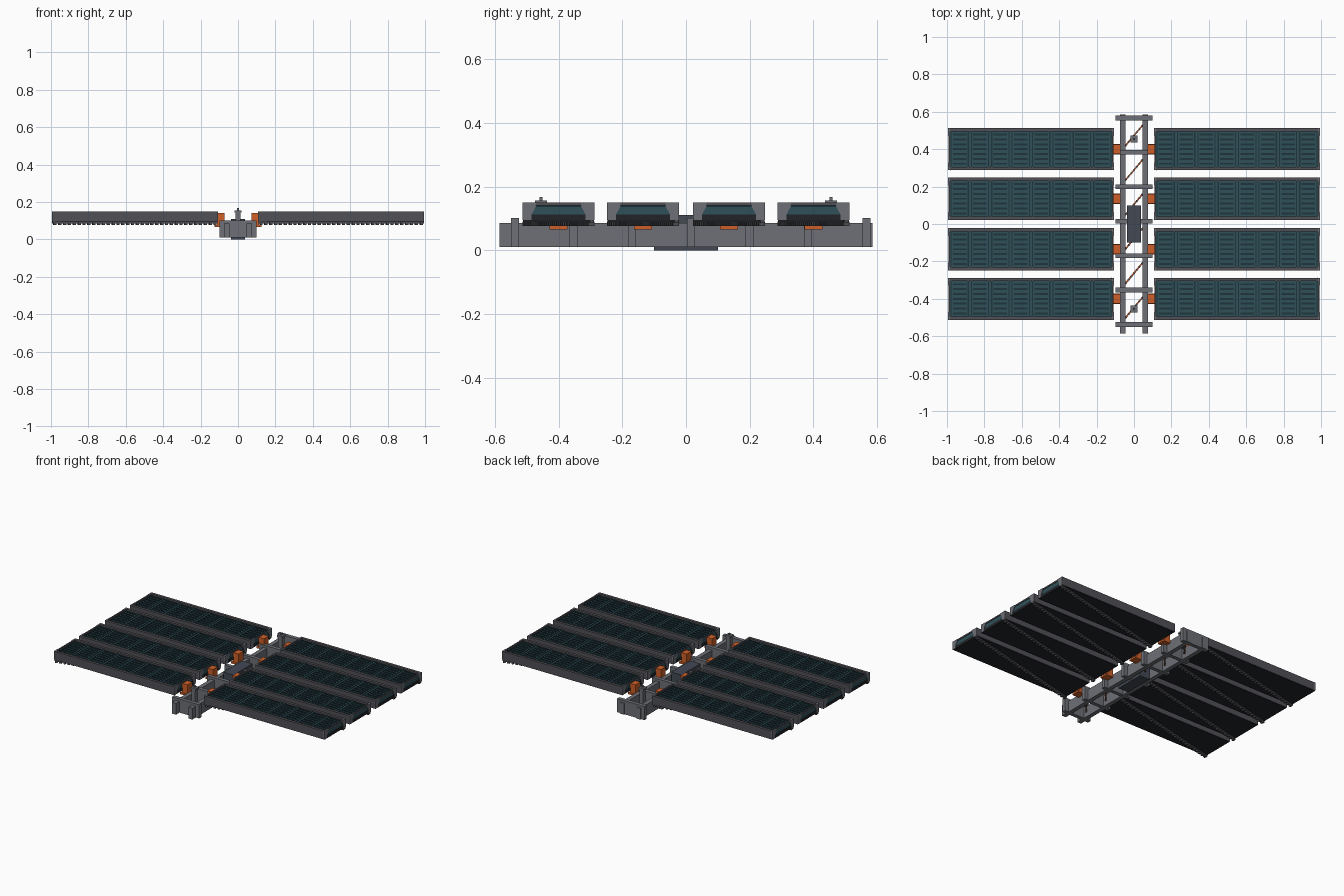
import bpy, bmesh, math
from mathutils import Matrix, Vector

if "Cube" in bpy.data.objects:
    bpy.data.objects.remove(bpy.data.objects["Cube"], do_unlink=True)


def material(name, rgb):
    """Flat colour given as 0-255 screen values, stored as linear."""
    col = [(c / 255 / 12.92) if c < 11 else ((c / 255 + 0.055) / 1.055) ** 2.4 for c in rgb] + [1]
    m = bpy.data.materials.new(name)
    m.use_nodes = True
    m.diffuse_color = col
    m.node_tree.nodes["Principled BSDF"].inputs["Base Color"].default_value = col
    return m


GREY = material("spine grey", (110, 112, 118))
FRAME = material("frame dark grey", (80, 80, 86))
TEAL = material("cell teal", (48, 80, 90))
SLAT = material("slat dark teal", (30, 52, 60))
BLACK = material("backing black", (34, 36, 40))
ORANGE = material("bracket orange", (205, 95, 40))
POD = material("pod slate", (66, 72, 84))


class Part:
    """Collects boxes and prisms into one mesh object."""

    def __init__(self):
        self.bm = bmesh.new()

    def box(self, x, y, z, turn=None):
        """Box from (low, high) ranges, optionally placed by a matrix."""
        lo, hi = zip(x, y, z)
        size = [b - a for a, b in zip(lo, hi)]
        mid = [(a + b) / 2 for a, b in zip(lo, hi)]
        mat = Matrix.Translation(mid) @ Matrix.Diagonal(size + [1])
        bmesh.ops.create_cube(self.bm, size=1, matrix=turn @ mat if turn else mat)

    def prism(self, profile, x0, x1):
        """Extrude a (y, z) outline along x."""
        face = self.bm.faces.new([self.bm.verts.new((x0, y, z)) for y, z in profile])
        out = bmesh.ops.extrude_face_region(self.bm, geom=[face])
        verts = [v for v in out["geom"] if isinstance(v, bmesh.types.BMVert)]
        bmesh.ops.translate(self.bm, verts=verts, vec=(x1 - x0, 0, 0))
        bmesh.ops.recalc_face_normals(self.bm, faces=self.bm.faces)

    def mesh(self, name, mat):
        me = bpy.data.meshes.new(name)
        self.bm.to_mesh(me)
        self.bm.free()
        me.materials.append(mat)
        return me

    def place(self, name, mat, spots=((0, 0, 0),)):
        me = self.mesh(name, mat)
        for i, spot in enumerate(spots):
            ob = bpy.data.objects.new(name if len(spots) == 1 else f"{name}_{i + 1}", me)
            ob.location = spot
            bpy.context.collection.objects.link(ob)


ROWS = (-0.4, -0.135, 0.135, 0.4)
SPOTS = [(s * 0.551, y, 0) for s in (-1, 1) for y in ROWS]
HL, HW = 0.441, 0.1125          # half length and half width of a panel
signs = (-1, 1)

# panel frame: long side rails and thin end rims
p = Part()
for s in signs:
    p.box((-HL, HL), sorted((s * HW, s * (HW - 0.018))), (0.095, 0.15))
    p.box(sorted((s * HL, s * (HL - 0.008))), (-HW, HW), (0.14, 0.15))
p.place("panel_frame", FRAME, SPOTS)

# sloped corner gussets on the panel ends
p = Part()
for s in signs:
    for t in signs:
        outline = [(t * HW, 0.095), (t * HW, 0.1505), (t * 0.07, 0.1505), (t * 0.07, 0.14), (t * 0.085, 0.112), (t * 0.085, 0.095)]
        p.prism(outline, s * (HL + 0.002), s * (HL - 0.008))
p.place("panel_gusset", GREY, SPOTS)

# panel core and its backing
p = Part()
p.box((-HL + 0.002, HL - 0.002), (-0.096, 0.096), (0.11, 0.139))
p.place("panel_core", TEAL, SPOTS)
p = Part()
p.box((-HL, HL), (-HW + 0.003, HW - 0.003), (0.093, 0.112))
p.place("panel_backing", BLACK, SPOTS)

# eight cells of raised slats with paired dividers
p = Part()
PITCH = 0.109
for c in range(8):
    cx = (c - 3.5) * PITCH
    for k in range(7):
        cy = (k - 3) * 0.026
        p.box((cx - 0.036, cx + 0.036), (cy - 0.005, cy + 0.005), (0.137, 0.144))
    for s in signs:
        e = cx + s * 0.046
        p.box((e - 0.003, e + 0.003), (-0.095, 0.095), (0.137, 0.142))
p.place("cell_slats", SLAT, SPOTS)

# toothed diagonal stay under each panel
p = Part()
reach = math.hypot(HL, 0.105)
turn = Matrix.Rotation(math.atan2(0.105, HL), 4, "Z")
p.box((-reach, reach), (-0.007, 0.007), (0.085, 0.096), turn)
for i in range(34):
    x = -reach + (i + 0.5) * 2 * reach / 34
    p.box((x - 0.007, x + 0.007), (-0.01, 0.01), (0.077, 0.09), turn)
p.place("diagonal_stay", FRAME, SPOTS)

# spine: two long rails and seven cross beams
p = Part()
for s in signs:
    p.box((s * 0.06 - 0.014, s * 0.06 + 0.014), (-0.585, 0.585), (0.01, 0.085))
p.place("spine_rails", GREY)
BEAMS = [-0.537 + i * 0.184 for i in range(7)]
p = Part()
p.box((-0.1, 0.1), (-0.0125, 0.0125), (0.011, 0.101))
p.place("cross_beam", GREY, [(0, y, 0) for y in BEAMS])

# hinge blocks with a foot plate below each panel root
p = Part()
for s in signs:
    for y in ROWS:
        p.box(sorted((s * 0.072, s * 0.112)), (y - 0.025, y + 0.025), (0.075, 0.14))
        p.box(sorted((s * 0.07, s * 0.125)), (y - 0.028, y + 0.028), (0.066, 0.078))
p.place("hinge_brackets", ORANGE)

# banded diagonal braces in the six bays
brace, bands = Part(), Part()
for y in BEAMS[:-1]:
    a, b = Vector((-0.05, y + 0.03, 0.045)), Vector((0.05, y + 0.15, 0.045))
    d = b - a
    place = Matrix.Translation(a) @ Matrix.Rotation(math.atan2(d.y, d.x), 4, "Z")
    brace.box((0, d.length), (-0.004, 0.004), (-0.004, 0.004), place)
    for k in range(7):
        x = (k + 0.5) * d.length / 7
        bands.box((x - 0.004, x + 0.004), (-0.005, 0.005), (-0.005, 0.005), place)
brace.place("bay_braces", ORANGE)
bands.place("brace_bands", FRAME)

# central equipment pod
p = Part()
p.box((-0.037, 0.037), (-0.1, 0.1), (0, 0.11))
p.place("central_pod", POD)

# masts near both ends of the spine
p = Part()
p.box((-0.014, 0.014), (-0.014, 0.014), (0.05, 0.148))
p.box((-0.019, 0.019), (-0.019, 0.019), (0.145, 0.156))
p.box((-0.005, 0.005), (-0.005, 0.005), (0.15, 0.167))
p.place("mast", GREY, [(0, s * 0.455, 0) for s in signs])
